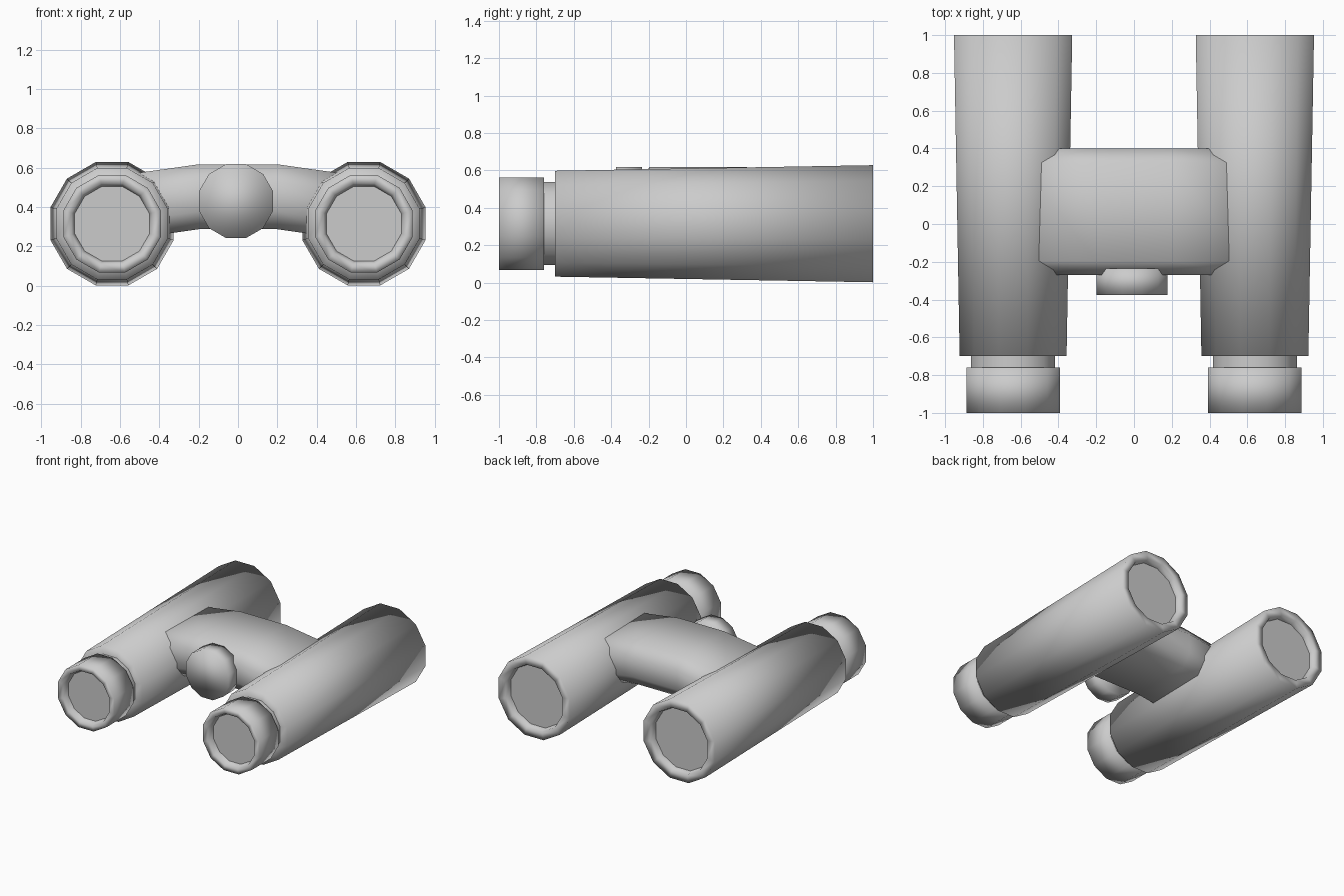
import bpy, bmesh, math
from mathutils import Vector

cube = bpy.data.objects.get("Cube")
if cube:
    bpy.data.objects.remove(cube, do_unlink=True)

SIDES = 12
AXIS_X, AXIS_Z = 0.64, 0.315

grey = bpy.data.materials.new("light_grey")
grey.use_nodes = True
grey.diffuse_color = (0.6, 0.6, 0.6, 1)
grey.node_tree.nodes["Principled BSDF"].inputs["Base Color"].default_value = (0.6, 0.6, 0.6, 1)


def loft(name, rings, cap=False, smooth=True):
    """Skin a row of point rings; optionally close both ends."""
    bm = bmesh.new()
    loops = [[bm.verts.new(p) for p in ring] for ring in rings]
    n = len(loops[0])
    for a, b in zip(loops, loops[1:]):
        for i in range(n):
            j = (i + 1) % n
            bm.faces.new((a[i], a[j], b[j], b[i]))
    if cap:
        bm.faces.new(loops[0])
        if len(loops) > 1:
            bm.faces.new(loops[-1])
    if len(loops) > 1:
        bmesh.ops.recalc_face_normals(bm, faces=bm.faces)
    mesh = bpy.data.meshes.new(name)
    bm.to_mesh(mesh)
    bm.free()
    mesh.materials.append(grey)
    for poly in mesh.polygons:
        poly.use_smooth = smooth
    obj = bpy.data.objects.new(name, mesh)
    bpy.context.collection.objects.link(obj)
    return obj


def ring(cx, cz, flat_radius, y, turn=1):
    """Twelve-sided ring around the y axis, flat on top and at the sides."""
    r = flat_radius / math.cos(math.pi / SIDES)
    pts = []
    for i in range(SIDES):
        a = turn * (i + 0.5) * math.tau / SIDES
        pts.append(Vector((cx + r * math.cos(a), y, cz + r * math.sin(a))))
    return pts


# Tubes: each part is a (radius, y) profile turned around the tube axis
PARTS = {
    "barrel": [(0.20, -0.70), (0.283, -0.70), (0.313, 1.0), (0.25, 1.0), (0.24, 0.95)],
    "neck": [(0.222, -0.78), (0.222, -0.68)],
    "eyepiece": [(0.19, -0.95), (0.205, -1.0), (0.248, -1.0), (0.248, -0.76), (0.19, -0.76)],
}
for side, sx in (("left", 1), ("right", -1)):
    x = sx * AXIS_X
    for part, profile in PARTS.items():
        loft(f"{side}_{part}", [ring(x, AXIS_Z, r, y) for r, y in profile])
    # Flat recessed lenses, one facing each way
    loft(f"{side}_eye_lens", [ring(x, AXIS_Z, 0.19, -0.95)], cap=True, smooth=False)
    loft(f"{side}_front_lens", [ring(x, AXIS_Z, 0.24, 0.95, -1)], cap=True, smooth=False)

# Arched bridge: chamfered rectangle swept from tube to tube
HALF_Y, HALF_Z, CUT_Y, CUT_Z = 0.335, 0.165, 0.075, 0.09
quarter = [(HALF_Y, HALF_Z - CUT_Z), (HALF_Y - CUT_Y, HALF_Z)]
section = (quarter + [(-y, z) for y, z in reversed(quarter)]
           + [(-y, -z) for y, z in quarter] + [(y, -z) for y, z in reversed(quarter)])
spine = [(-0.6, 0.395), (-0.2, 0.452), (0.2, 0.452), (0.6, 0.395)]
loft("bridge", [[Vector((x, 0.065 + y, cz + z)) for y, z in section] for x, cz in spine], cap=True)

# Focus knob in front of the bridge
loft("focus_knob", [ring(-0.01, 0.43, 0.188, y) for y in (-0.375, -0.235)], cap=True)
